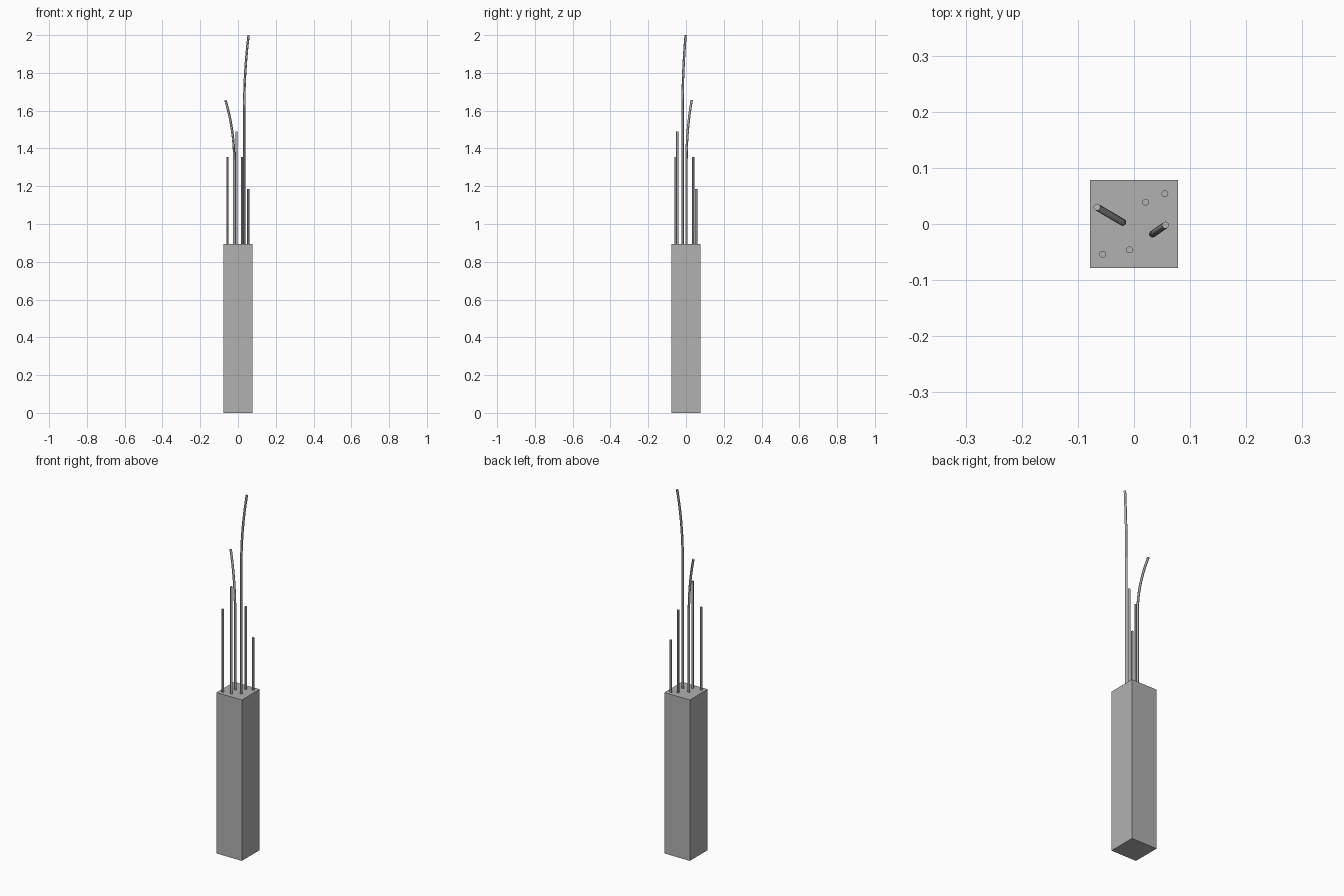
import bpy
from mathutils import Vector

if "Cube" in bpy.data.objects:
    bpy.data.objects.remove(bpy.data.objects["Cube"])

HALF, TOP, R = 0.078, 0.895, 0.0062

# dark grey shared by all parts
grey = bpy.data.materials.new("dark_grey")
grey.diffuse_color = (0.44, 0.44, 0.44, 1)
grey.use_nodes = True
grey.node_tree.nodes["Principled BSDF"].inputs["Base Color"].default_value = grey.diffuse_color

# square post
bpy.ops.mesh.primitive_cube_add(size=1, location=(0, 0, TOP / 2))
post = bpy.context.object
post.name = "post"
post.scale = (2 * HALF, 2 * HALF, TOP)
bpy.ops.object.transform_apply(location=False, rotation=False, scale=True)
post.data.materials.append(grey)


def straight_rod(name, x, y, top):
    base = TOP - 0.01
    bpy.ops.mesh.primitive_cylinder_add(vertices=12, radius=R, depth=top - base,
                                        location=(x, y, (top + base) / 2))
    bpy.context.object.name = name
    bpy.context.object.data.materials.append(grey)
    bpy.ops.object.shade_smooth_by_angle()


def bent_rod(name, base, bend_z, tip, steps=8):
    # vertical up to bend_z, then curving outwards to the tip
    x, y = base
    pts = [Vector((x, y, TOP - 0.01))]
    for i in range(steps + 1):
        t = i / steps
        pts.append(Vector((x + (tip[0] - x) * t ** 2, y + (tip[1] - y) * t ** 2,
                           bend_z + (tip[2] - bend_z) * t)))
    cu = bpy.data.curves.new(name, 'CURVE')
    cu.dimensions = '3D'
    cu.bevel_depth = R
    cu.bevel_resolution = 4
    cu.use_fill_caps = True
    cu.materials.append(grey)
    sp = cu.splines.new('POLY')
    sp.points.add(len(pts) - 1)
    for p, co in zip(sp.points, pts):
        p.co = (*co, 1)
    ob = bpy.data.objects.new(name, cu)
    bpy.context.collection.objects.link(ob)
    bpy.ops.object.select_all(action='DESELECT')
    ob.select_set(True)
    bpy.context.view_layer.objects.active = ob
    bpy.ops.object.convert(target='MESH')
    bpy.ops.object.shade_smooth_by_angle()


# straight exposed bars
for i, (x, y, top) in enumerate([(-0.056, -0.054, 1.355), (-0.008, -0.046, 1.49),
                                 (0.021, 0.039, 1.355), (0.055, 0.054, 1.185)]):
    straight_rod(f"straight_bar_{i + 1}", x, y, top)

# bent exposed bars
bent_rod("bent_bar_short", (-0.020, 0.003), 1.34, (-0.066, 0.030, 1.655))
bent_rod("bent_bar_tall", (0.033, -0.018), 1.62, (0.056, -0.002, 1.999))
